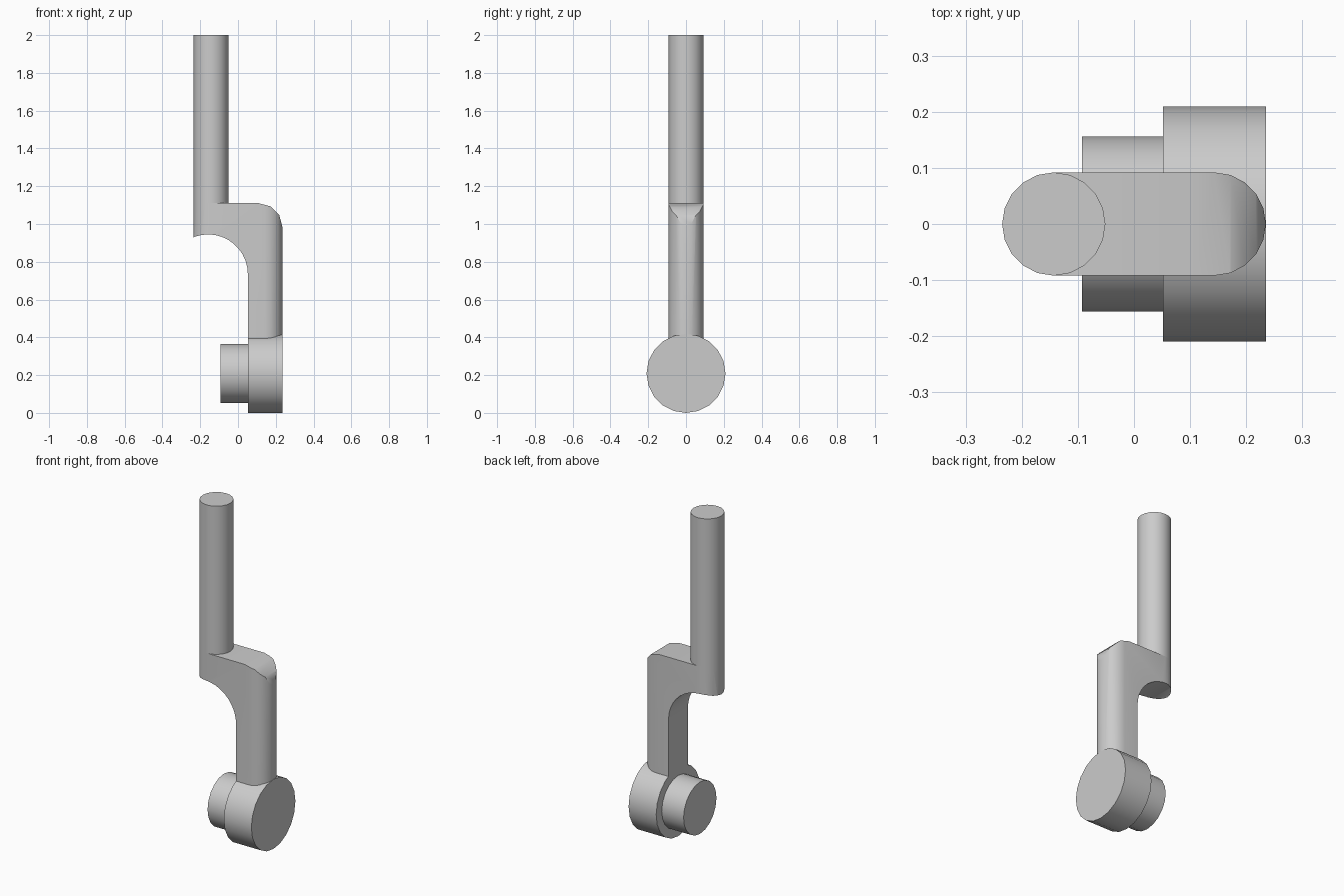
import bpy, bmesh
from math import sin, cos, pi, radians
from mathutils import Matrix, Vector

old = bpy.data.objects.get("Cube")
if old:
    bpy.data.objects.remove(old, do_unlink=True)

SIDES = 20
END_R = 0.092      # radius of the arm ends and shaft
HALF = 0.235       # half of the overall width

steel = bpy.data.materials.new("plain grey")
steel.use_nodes = True
grey = (0.6, 0.6, 0.6, 1)
steel.diffuse_color = grey
steel.node_tree.nodes["Principled BSDF"].inputs["Base Color"].default_value = grey


def add_object(name, bm):
    bmesh.ops.recalc_face_normals(bm, faces=bm.faces)
    mesh = bpy.data.meshes.new(name)
    bm.to_mesh(mesh)
    bm.free()
    mesh.materials.append(steel)
    obj = bpy.data.objects.new(name, mesh)
    bpy.context.collection.objects.link(obj)
    return obj


def arc(cx, cy, r, start, end, steps):
    angles = [radians(start + (end - start) * i / steps) for i in range(steps + 1)]
    return [(cx + r * cos(a), cy + r * sin(a)) for a in angles]


def extrude(name, points, offset):
    bm = bmesh.new()
    face = bm.faces.new([bm.verts.new(p) for p in points])
    result = bmesh.ops.extrude_face_region(bm, geom=[face])
    moved = [g for g in result["geom"] if isinstance(g, bmesh.types.BMVert)]
    bmesh.ops.translate(bm, verts=moved, vec=Vector(offset))
    return add_object(name, bm)


def smooth(obj):
    bpy.ops.object.select_all(action="DESELECT")
    obj.select_set(True)
    bpy.context.view_layer.objects.active = obj
    bpy.ops.object.shade_smooth_by_angle(angle=radians(30.5))


def disc(name, radius, x0, x1, z):
    ring = arc(0, z, radius, 0, 360, SIDES)[:-1]
    smooth(extrude(name, [(x0, y, h) for y, h in ring], (x1 - x0, 0, 0)))


# Round shaft standing on the arm
shaft_ring = arc(END_R - HALF, 0, END_R, 0, 360, SIDES)[:-1]
smooth(extrude("shaft", [(x, y, 1.11) for x, y in shaft_ring], (0, 0, 0.89)))

# Cranked arm: round-ended column trimmed to the side profile
centre = HALF - END_R
outline = arc(centre, 0, END_R, -90, 90, SIDES // 2) + arc(-centre, 0, END_R, 90, 270, SIDES // 2)
arm = extrude("cranked_arm", [(x, y, 0.3) for x, y in outline], (0, 0, 0.81))

side = [(-0.3, 1.2), (0.11, 1.2), (0.11, 1.11)]
side += arc(0.11, 0.985, 0.125, 90, 0, 3)[1:]
side += [(0.3, 0.985), (0.3, 0.2), (0.052, 0.2)]
side += arc(-0.158, 0.735, 0.21, 0, 110, 11)
side += [(-0.3, 0.89)]
trimmer = extrude("arm_trimmer", [(x, -0.2, z) for x, z in side], (0, 0.4, 0))
trimmer.hide_render = True

trim = arm.modifiers.new("trim", "BOOLEAN")
trim.operation = "INTERSECT"
trim.solver = "EXACT"
trim.object = trimmer
bpy.context.view_layer.update()
arm_eval = arm.evaluated_get(bpy.context.evaluated_depsgraph_get())
shaped = bpy.data.meshes.new_from_object(arm_eval)
arm.modifiers.clear()
arm.data = shaped
bpy.data.objects.remove(trimmer, do_unlink=True)
smooth(arm)

# Hub disc and the narrower pin on its inner side
disc("hub", 0.209, 0.052, HALF, 0.209)
disc("pin", 0.156, -0.093, 0.052, 0.209)
